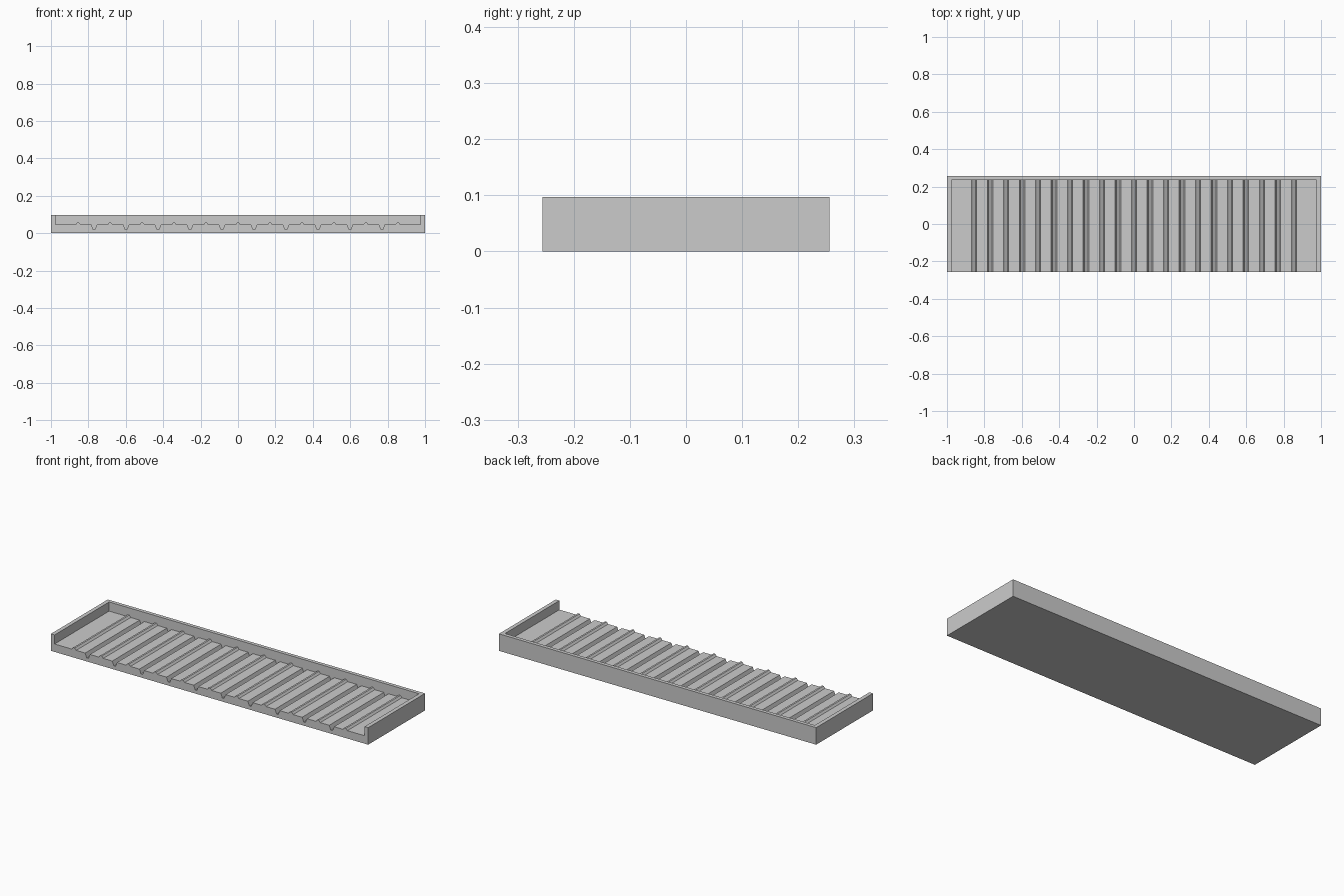
import bpy
import bmesh
from mathutils import Vector

# Remove the default object
default = bpy.data.objects.get("Cube")
if default:
    bpy.data.objects.remove(default, do_unlink=True)

HALF_X, HALF_Y, HEIGHT = 1.0, 0.256, 0.097
WALL, FLOOR = 0.023, 0.045
PITCH = 0.0855          # spacing of alternating ridges and grooves
RIDGE_TOP, GROOVE_BOTTOM = 0.056, 0.02


def prism(name, profile, y0, y1):
    """Extrude an (x, z) outline along y into a closed solid."""
    bm = bmesh.new()
    face = bm.faces.new([bm.verts.new((x, y0, z)) for x, z in profile])
    out = bmesh.ops.extrude_face_region(bm, geom=[face])
    moved = [g for g in out["geom"] if isinstance(g, bmesh.types.BMVert)]
    bmesh.ops.translate(bm, verts=moved, vec=Vector((0, y1 - y0, 0)))
    bmesh.ops.recalc_face_normals(bm, faces=bm.faces)
    mesh = bpy.data.meshes.new(name)
    bm.to_mesh(mesh)
    bm.free()
    obj = bpy.data.objects.new(name, mesh)
    bpy.context.collection.objects.link(obj)
    return obj


# Flat grey finish
grey = bpy.data.materials.new("plain_grey")
grey.use_nodes = True
colour = (0.6, 0.6, 0.6, 1)
grey.diffuse_color = colour
grey.node_tree.nodes["Principled BSDF"].inputs["Base Color"].default_value = colour

# Solid tray block
tray = prism("ribbed_tray",
             [(-HALF_X, 0), (HALF_X, 0), (HALF_X, HEIGHT), (-HALF_X, HEIGHT)],
             -HALF_Y, HALF_Y)
tray.data.materials.append(grey)

# Cavity outline: ridges at even steps, grooves at odd steps, open at the front
inner = HALF_X - WALL
outline = [(-inner, FLOOR)]
for i in range(-10, 11):
    x = i * PITCH
    level, wide, narrow = ((RIDGE_TOP, 0.014, 0.005) if i % 2 == 0
                           else (GROOVE_BOTTOM, 0.015, 0.005))
    outline += [(x - wide, FLOOR), (x - narrow, level),
                (x + narrow, level), (x + wide, FLOOR)]
outline += [(inner, FLOOR), (inner, 0.2), (-inner, 0.2)]
cutter = prism("cavity_cutter", outline, -0.4, HALF_Y - WALL + 0.002)
cutter.hide_render = True

# Carve the cavity, then discard the cutter
carve = tray.modifiers.new("carve", "BOOLEAN")
carve.operation = "DIFFERENCE"
carve.solver = "EXACT"
carve.object = cutter
bpy.context.view_layer.objects.active = tray
bpy.ops.object.modifier_apply(modifier=carve.name)
bpy.data.objects.remove(cutter, do_unlink=True)
